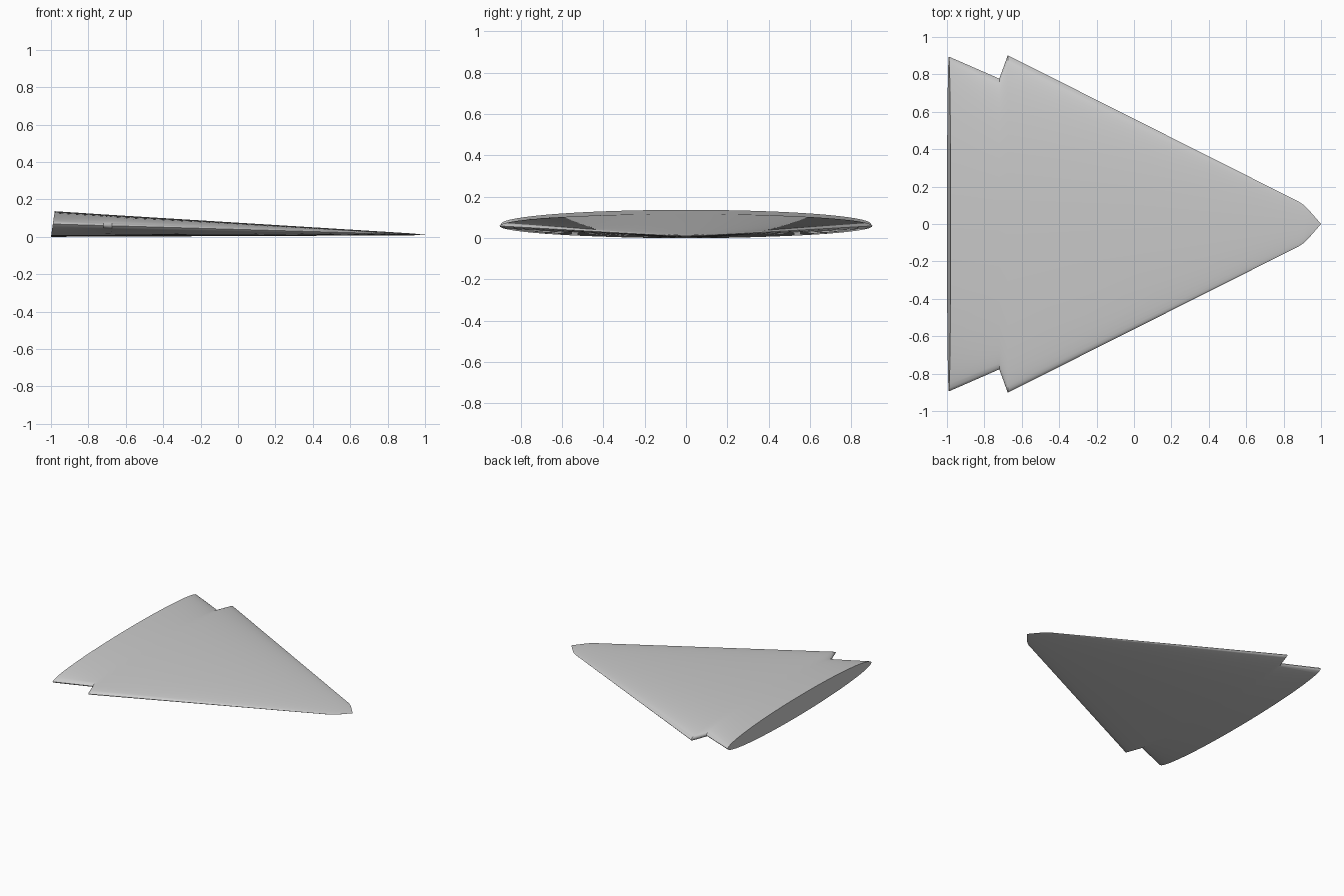
import bpy, bmesh, math

cube = bpy.data.objects.get("Cube")
if cube:
    bpy.data.objects.remove(cube, do_unlink=True)

# Single hull colour
grey = bpy.data.materials.new("hull_grey")
grey.use_nodes = True
colour = (0.6, 0.6, 0.6, 1)
grey.diffuse_color = colour
grey.node_tree.nodes["Principled BSDF"].inputs["Base Color"].default_value = colour

# Outline stations from stern to nose: (x, half width)
STATIONS = [(-1.0, 0.895), (-0.72, 0.777), (-0.675, 0.902), (0.88, 0.12), (0.91, 0.1), (0.93, 0.08)]
SIDES = 64
STERN_RAKE = 0.02


def heights(x):
    """Bottom and top of the wedge at a given length."""
    t = (x + 1) / 2
    return 0.008 * t, 0.137 + (0.014 - 0.137) * t


bm = bmesh.new()
rings = []
for i, (x, half_width) in enumerate(STATIONS):
    low, high = heights(x)
    middle, half_height = (low + high) / 2, (high - low) / 2
    ring = []
    for k in range(SIDES):
        a = 2 * math.pi * k / SIDES
        rake = STERN_RAKE * (1 + math.sin(a)) / 2 if i == 0 else 0
        ring.append(bm.verts.new((x + rake, half_width * math.cos(a), middle + half_height * math.sin(a))))
    rings.append(ring)

# Hull skin, flat stern and pointed nose
for a, b in zip(rings, rings[1:]):
    for k in range(SIDES):
        n = (k + 1) % SIDES
        bm.faces.new((a[k], a[n], b[n], b[k]))
bm.faces.new(rings[0])
tip = bm.verts.new((1, 0, sum(heights(1)) / 2))
for k in range(SIDES):
    bm.faces.new((rings[-1][k], rings[-1][(k + 1) % SIDES], tip))
bmesh.ops.recalc_face_normals(bm, faces=bm.faces)

mesh = bpy.data.meshes.new("wedge_hull")
bm.to_mesh(mesh)
bm.free()
mesh.materials.append(grey)
hull = bpy.data.objects.new("wedge_hull", mesh)
bpy.context.collection.objects.link(hull)

bpy.ops.object.select_all(action="DESELECT")
hull.select_set(True)
bpy.context.view_layer.objects.active = hull
bpy.ops.object.shade_smooth_by_angle(angle=math.radians(40))
